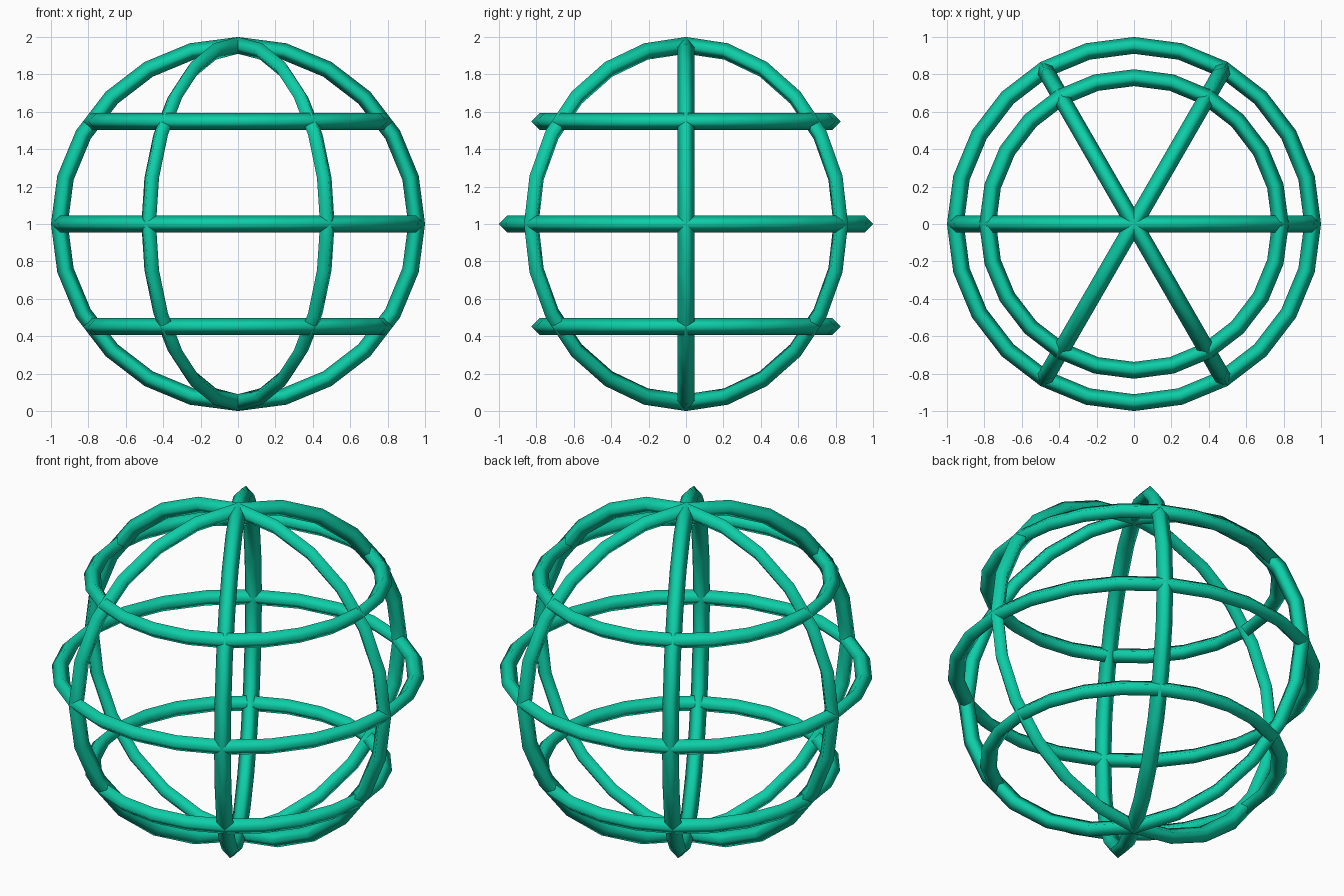
import bpy
from math import radians, sin, cos

cube = bpy.data.objects.get("Cube")
if cube:
    bpy.data.objects.remove(cube, do_unlink=True)

GLOBE = 0.955     # radius of the ring centre lines
TUBE = 0.045      # half thickness of each bar
LATITUDE = radians(35)

green = bpy.data.materials.new("sea_green")
green.use_nodes = True
colour = (0.004, 0.62, 0.39, 1)
green.diffuse_color = colour
green.node_tree.nodes["Principled BSDF"].inputs["Base Color"].default_value = colour


def ring(name, radius, z, rotation=(0, 0, 0)):
    """Smooth ring with a four-sided bar section, one edge pointing outward."""
    bpy.ops.mesh.primitive_torus_add(
        major_segments=24, minor_segments=4, major_radius=radius,
        minor_radius=TUBE, location=(0, 0, z), rotation=rotation)
    obj = bpy.context.object
    obj.name = name
    obj.data.materials.append(green)
    bpy.ops.object.shade_smooth()
    return obj


# Upright rings through both poles
for i in range(3):
    ring(f"meridian_ring_{i + 1}", GLOBE, 1, (radians(90), 0, radians(60 * i)))

# Level rings
ring("equator_ring", GLOBE, 1)
for name, side in (("upper_ring", 1), ("lower_ring", -1)):
    ring(name, GLOBE * cos(LATITUDE), 1 + side * GLOBE * sin(LATITUDE))
